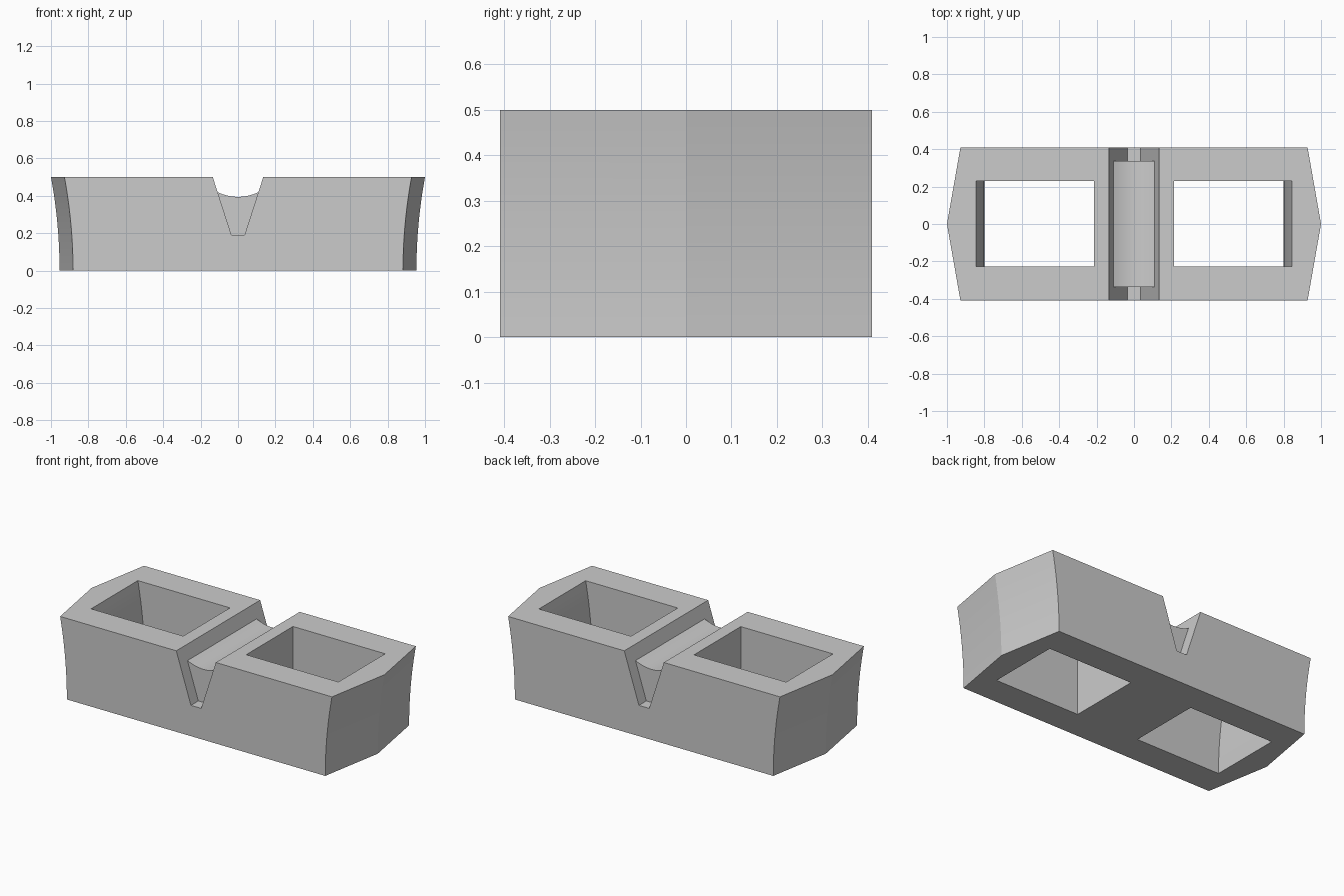
import bpy, bmesh, math

if "Cube" in bpy.data.objects:
    bpy.data.objects.remove(bpy.data.objects["Cube"])

HEIGHT, FLARE, STEPS = 0.5, 0.046, 12


def make_object(name, bm):
    bmesh.ops.recalc_face_normals(bm, faces=bm.faces)
    mesh = bpy.data.meshes.new(name)
    bm.to_mesh(mesh)
    bm.free()
    obj = bpy.data.objects.new(name, mesh)
    bpy.context.collection.objects.link(obj)
    return obj


def loft(name, rings):
    """Solid skinned through matching closed rings, capped at both ends."""
    bm = bmesh.new()
    loops = [[bm.verts.new(p) for p in ring] for ring in rings]
    n = len(loops[0])
    for a, b in zip(loops, loops[1:]):
        for i in range(n):
            j = (i + 1) % n
            bm.faces.new((a[i], a[j], b[j], b[i]))
    bm.faces.new(loops[0])
    bm.faces.new(loops[-1])
    return make_object(name, bm)


def prism_y(name, profile, y0, y1):
    return loft(name, [[(x, y, z) for x, z in profile] for y in (y0, y1)])


def flare(z):
    return FLARE * (max(z, 0) / HEIGHT) ** 2


def levels(z0, z1):
    return [z0 + (z1 - z0) * i / STEPS for i in range(STEPS + 1)]


def cut(target, cutter):
    mod = target.modifiers.new("cut", 'BOOLEAN')
    mod.operation, mod.solver, mod.object = 'DIFFERENCE', 'EXACT', cutter
    bpy.context.view_layer.objects.active = target
    bpy.ops.object.modifier_apply(modifier=mod.name)
    bpy.data.objects.remove(cutter)


def smooth(obj):
    bpy.ops.object.select_all(action='DESELECT')
    obj.select_set(True)
    bpy.context.view_layer.objects.active = obj
    bpy.ops.object.shade_smooth_by_angle(angle=math.radians(15))


# Block body: pointed ends that flare outward toward the top
rings = []
for z in levels(0, HEIGHT):
    apex, corner = 0.954 + flare(z), 0.882 + flare(z)
    rings.append([(apex, 0, z), (corner, 0.409, z), (-corner, 0.409, z),
                  (-apex, 0, z), (-corner, -0.409, z), (corner, -0.409, z)])
body = loft("block_body", rings)

# Two open cells whose outer walls follow the flare
for side in (-1, 1):
    rings = []
    for z in [-0.1] + levels(0, HEIGHT) + [0.6]:
        inner, outer = side * 0.215, side * (0.798 + flare(min(z, HEIGHT)))
        rings.append([(inner, -0.227, z), (outer, -0.227, z),
                      (outer, 0.229, z), (inner, 0.229, z)])
    cut(body, loft("cell_cutter", rings))

# V-shaped groove across the middle
cut(body, prism_y("groove_cutter", [(-0.035, 0.19), (0.035, 0.19), (0.135, 0.5),
                                    (0.167, 0.6), (-0.167, 0.6), (-0.135, 0.5)], -0.6, 0.6))
smooth(body)

# Dished saddle filling the groove between the end notches
half, edge, dip = 0.109, 0.419, 0.025
top = [(x, edge - dip * (1 - (x / half) ** 2))
       for x in (half - 2 * half * i / 16 for i in range(17))]
saddle = prism_y("groove_saddle", [(-0.04, 0.18), (0.04, 0.18)] + top, -0.337, 0.337)
smooth(saddle)
